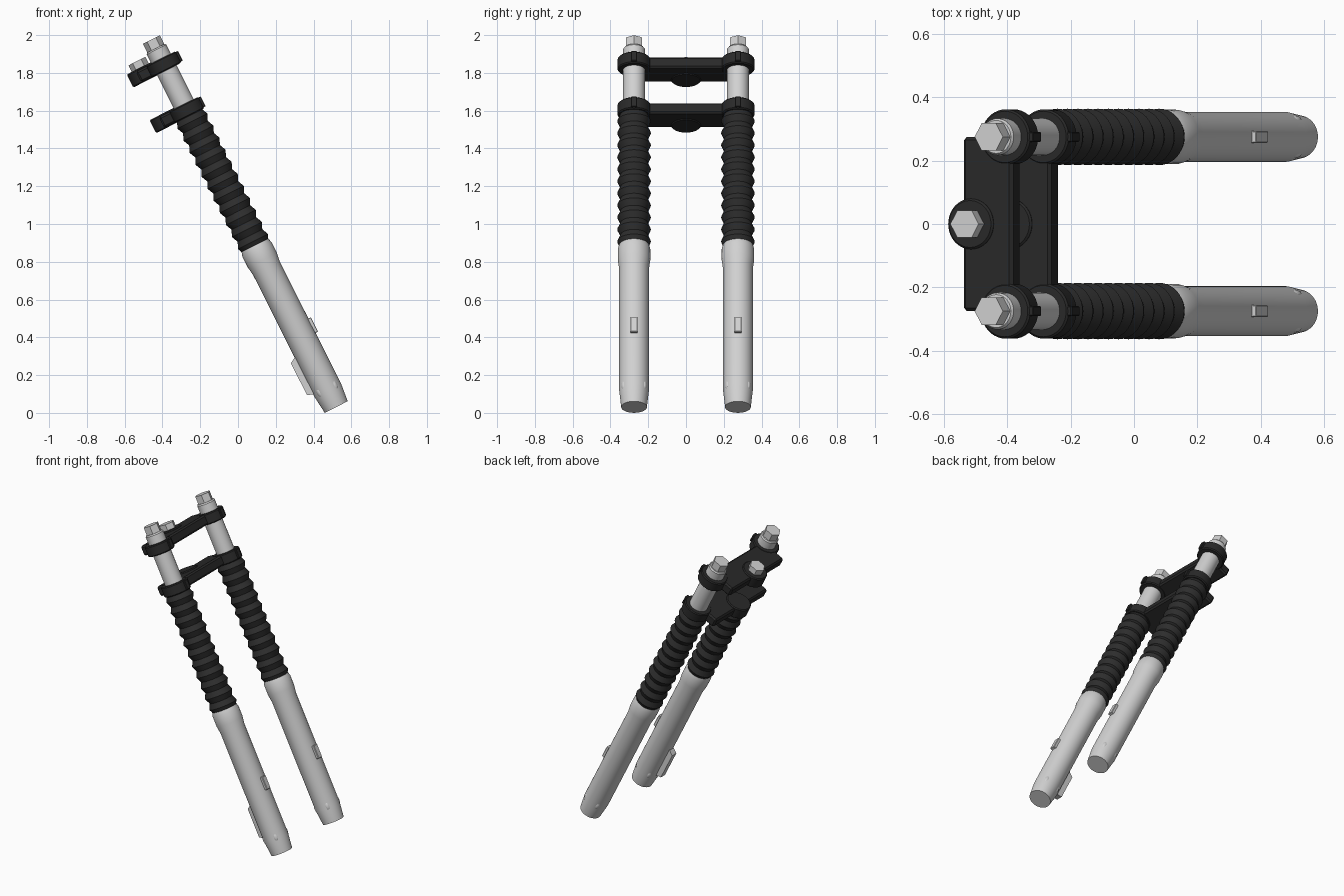
import bpy, bmesh, math
from mathutils import Matrix, Vector

if "Cube" in bpy.data.objects:
    bpy.data.objects.remove(bpy.data.objects["Cube"])

# Local frame: z runs up along the raked fork axis, x points forward
FRAME = Matrix.Translation((0.52, 0, 0.031)) @ Matrix.Rotation(-math.radians(26.7), 4, 'Y')


def material(name, value):
    m = bpy.data.materials.new(name)
    m.diffuse_color = (value, value, value, 1)
    m.use_nodes = True
    m.node_tree.nodes["Principled BSDF"].inputs["Base Color"].default_value = m.diffuse_color
    return m


SILVER = material("silver_metal", 0.64)
RUBBER = material("black_rubber", 0.026)
BLACK = material("black_clamp", 0.022)


def finish(name, bm, mat, smooth=True):
    bmesh.ops.recalc_face_normals(bm, faces=bm.faces)
    bm.transform(FRAME)
    me = bpy.data.meshes.new(name)
    bm.to_mesh(me)
    bm.free()
    me.materials.append(mat)
    ob = bpy.data.objects.new(name, me)
    bpy.context.collection.objects.link(ob)
    if smooth:
        bpy.ops.object.select_all(action='DESELECT')
        ob.select_set(True)
        bpy.context.view_layer.objects.active = ob
        bpy.ops.object.shade_smooth_by_angle(angle=math.radians(28))
    return ob


def lathe(name, profile, x, y, mat, n=40):
    """Closed solid of revolution from (radius, height) points."""
    bm = bmesh.new()
    rings = [[bm.verts.new((x + r * math.cos(2 * math.pi * i / n),
                            y + r * math.sin(2 * math.pi * i / n), z))
              for i in range(n)] for r, z in profile]
    for a, b in zip(rings, rings[1:]):
        for i in range(n):
            j = (i + 1) % n
            bm.faces.new((a[i], a[j], b[j], b[i]))
    bm.faces.new(rings[0][::-1])
    bm.faces.new(rings[-1])
    return finish(name, bm, mat, n > 6)


def prism(name, outline, y0, y1, mat, bevel=0.0):
    """Side outline in (x, z), extruded along y."""
    bm = bmesh.new()
    f = bm.faces.new([bm.verts.new((x, y0, z)) for x, z in outline])
    g = bmesh.ops.extrude_face_region(bm, geom=[f])
    bmesh.ops.translate(bm, vec=(0, y1 - y0, 0),
                        verts=[v for v in g["geom"] if isinstance(v, bmesh.types.BMVert)])
    if bevel:
        bmesh.ops.bevel(bm, geom=bm.edges[:], offset=bevel, segments=1, affect='EDGES')
    return finish(name, bm, mat, False)


def box(name, x0, x1, y0, y1, z0, z1, mat, bevel=0.0):
    return prism(name, [(x0, z0), (x1, z0), (x1, z1), (x0, z1)], y0, y1, mat, bevel)


def disc(r, z0, z1, c=0.006):
    return [(r - c, z0), (r, z0 + c), (r, z1 - c), (r - c, z1)]


CLAMPS = {"lower": (1.727, 1.795), "upper": (1.997, 2.065)}

for side, y in (("near", -0.275), ("far", 0.275)):
    # lower slider with tapered foot and flared collar
    lathe(side + "_slider", [(0.068, 0), (0.079, 0.10), (0.079, 0.82), (0.086, 0.87),
                             (0.086, 0.935), (0.079, 0.958)], 0, y, SILVER)
    # pleated rubber boot
    pleats, z0, z1 = 11, 0.945, 1.73
    step = (z1 - z0) / pleats
    prof = [(0.073, z0)]
    for i in range(pleats):
        prof += [(0.089, z0 + (i + 0.5) * step), (0.073, z0 + (i + 1) * step)]
    lathe(side + "_boot", prof, 0, y, RUBBER)
    # upper tube and hex cap
    lathe(side + "_tube", [(0.058, 1.70), (0.058, 2.118), (0.052, 2.126)], 0, y, SILVER)
    lathe(side + "_hex_cap", [(0.05, 2.12), (0.05, 2.178)], 0, y, SILVER, 6)
    # front guide tab
    box(side + "_front_tab", 0.06, 0.094, y - 0.019, y + 0.019, 0.40, 0.485, SILVER, 0.003)
    # four oval studs around the foot
    for k, deg in enumerate((50, 130, 230, 310)):
        a = math.radians(deg)
        bm = bmesh.new()
        bmesh.ops.create_uvsphere(bm, u_segments=16, v_segments=8, radius=1)
        bm.transform(Matrix.Translation((0.073 * math.cos(a), y + 0.073 * math.sin(a), 0.108))
                     @ Matrix.Rotation(a, 4, 'Z') @ Matrix.Diagonal((0.009, 0.014, 0.026, 1)))
        finish(f"{side}_foot_stud_{k}", bm, SILVER)
    # clamp rings with pinch lugs
    for level, (a, b) in CLAMPS.items():
        lathe(f"{side}_{level}_ring", disc(0.087, a, b), 0, y, BLACK)
        box(f"{side}_{level}_lug", 0.07, 0.098, y - 0.016, y + 0.016, a + 0.006, b - 0.004,
            BLACK, 0.003)

# bridge plates and steering-stem bosses
for level, (a, b) in CLAMPS.items():
    box(level + "_bridge", -0.15, 0.024, -0.275, 0.275, a + 0.002, b - 0.002, BLACK, 0.01)
    lathe(level + "_boss", disc(0.08, a - 0.003, b + 0.006), -0.12, 0, BLACK)
lathe("stem_nut", [(0.05, 2.06), (0.05, 2.11)], -0.12, 0, SILVER, 6)

# caliper bracket behind the near leg
prism("caliper_bracket", [(-0.06, 0.11), (-0.11, 0.125), (-0.11, 0.315), (-0.06, 0.345)],
      -0.297, -0.253, SILVER)
